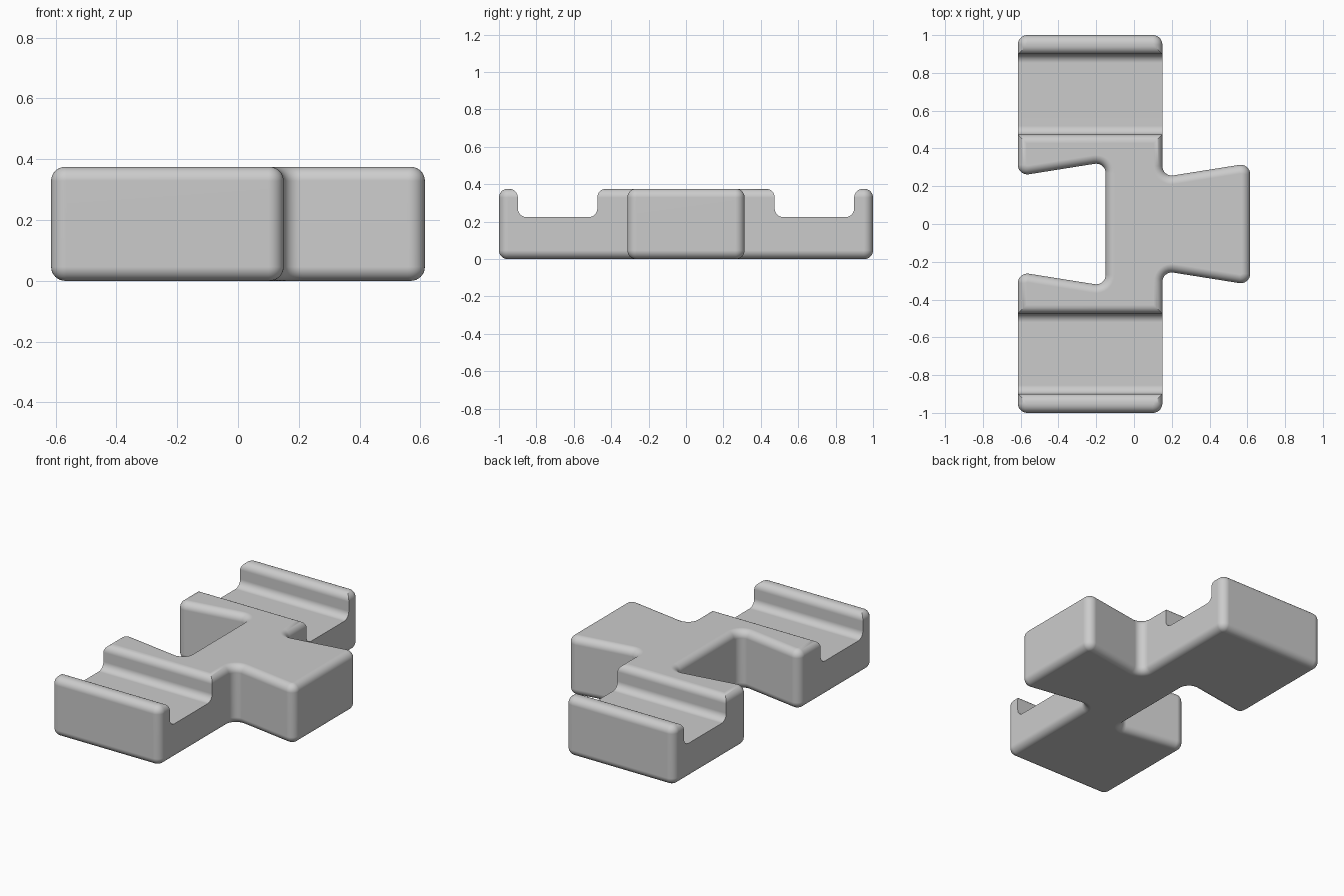
import bpy, bmesh
from math import sin, cos, pi, radians
from mathutils import Vector

if "Cube" in bpy.data.objects:
    bpy.data.objects.remove(bpy.data.objects["Cube"])

HEIGHT = 0.375
CORNER = 0.05      # radius of the upright corners
ROUND = 0.046      # radius of the top, bottom and groove edges
STEPS = 8

grey = bpy.data.materials.new("light grey plastic")
grey.use_nodes = True
grey.diffuse_color = (0.6, 0.6, 0.6, 1)
grey.node_tree.nodes["Principled BSDF"].inputs["Base Color"].default_value = (0.6, 0.6, 0.6, 1)


def outline(points, inset):
    """Fillet every corner of a counter-clockwise polygon and shrink it by inset."""
    result = []
    for i, p in enumerate(points):
        before = (p - points[i - 1]).normalized()
        after = (points[(i + 1) % len(points)] - p).normalized()
        side = 1 if before.x * after.y > before.y * after.x else -1
        n1, n2 = Vector((-before.y, before.x)), Vector((-after.y, after.x))
        centre = p + side * CORNER * (n1 + n2) / (1 + n1.dot(n2))
        for k in range(STEPS + 1):
            n = n1.slerp(n2, k / STEPS)
            result.append(centre - side * n * (CORNER - side * inset))
    return result


def loft(name, rings):
    """Skin a list of closed rings and cap both ends."""
    bm = bmesh.new()
    rows = [[bm.verts.new(co) for co in ring] for ring in rings]
    for low, high in zip(rows, rows[1:]):
        for i in range(len(low)):
            bm.faces.new((low[i - 1], low[i], high[i], high[i - 1]))
    bm.faces.new(rows[0][::-1])
    bm.faces.new(rows[-1])
    bmesh.ops.recalc_face_normals(bm, faces=bm.faces)
    mesh = bpy.data.meshes.new(name)
    bm.to_mesh(mesh)
    bm.free()
    obj = bpy.data.objects.new(name, mesh)
    bpy.context.collection.objects.link(obj)
    mesh.materials.append(grey)
    return obj


def arc(y, z, start, end):
    angles = [radians(start + (end - start) * k / STEPS) for k in range(STEPS + 1)]
    return [(y + ROUND * cos(a), z + ROUND * sin(a)) for a in angles]


# Body: crossbar with a dovetail tab on one side and a dovetail slot on the other
half = [(0.615, 0.322), (0.15, 0.248), (0.15, 1), (-0.615, 1), (-0.615, 0.254), (-0.15, 0.328)]
plan = [Vector(p) for p in half] + [Vector((x, -y)) for x, y in reversed(half)]
levels = [(ROUND * (1 - sin(t)), ROUND * (1 - cos(t)))
          for t in (pi / 2 * k / STEPS for k in range(STEPS + 1))]
levels += [(inset, HEIGHT - z) for inset, z in reversed(levels)]
body = loft("dovetail_block", [[(p.x, p.y, z) for p in outline(plan, inset)] for inset, z in levels])

# Grooves: rounded channels across both ends of the crossbar
inner, outer, floor = 0.474, 0.899, 0.224
lip = HEIGHT - ROUND
profile = (arc(inner - ROUND, lip, 90, 0) + arc(inner + ROUND, floor + ROUND, 180, 270)
           + arc(outer - ROUND, floor + ROUND, 270, 360) + arc(outer + ROUND, lip, 180, 90))
profile += [(outer + ROUND, 0.6), (inner - ROUND, 0.6)]
bpy.context.view_layer.objects.active = body
body.select_set(True)
for side in (1, -1):
    cutter = loft("groove_cutter", [[(x, side * y, z) for y, z in profile] for x in (-0.8, 0.8)])
    cutter.hide_render = True
    cut = body.modifiers.new("groove", 'BOOLEAN')
    cut.operation, cut.solver, cut.object = 'DIFFERENCE', 'EXACT', cutter
    bpy.ops.object.modifier_apply(modifier=cut.name)
    bpy.data.objects.remove(cutter)

# Smooth fillets, flat faces and crisp groove ends
bpy.ops.object.shade_smooth_by_angle(angle=radians(30))
weighted = body.modifiers.new("flat faces", 'WEIGHTED_NORMAL')
weighted.keep_sharp = True
